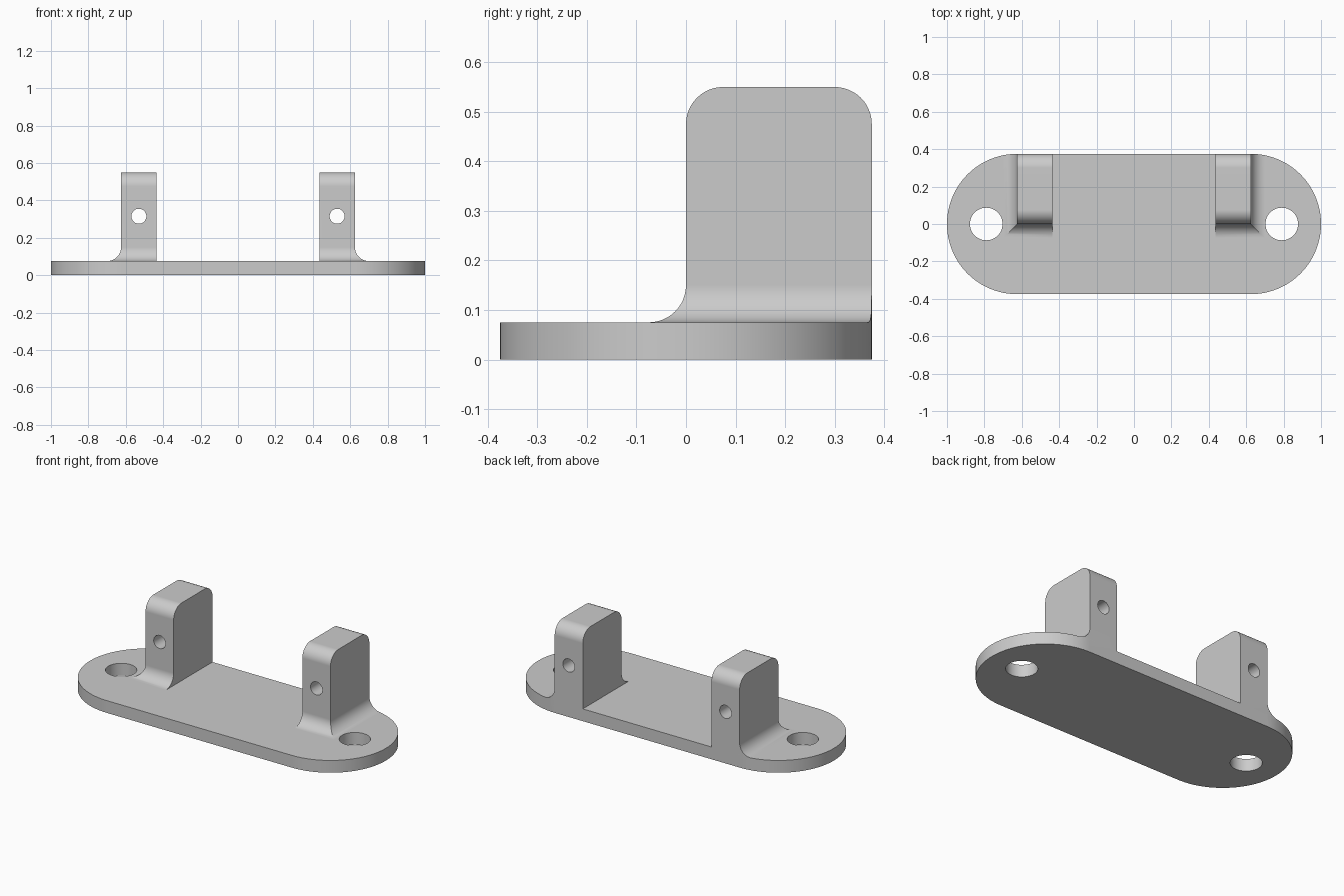
import bpy, bmesh
from math import sin, cos, pi, radians

if "Cube" in bpy.data.objects:
    bpy.data.objects.remove(bpy.data.objects["Cube"])

END_R = 0.375      # end radius of the base plate
END_X = 0.625      # centre of each rounded end
PLATE_Z = 0.075    # plate thickness
R = 0.075          # fillet and corner radius
STEPS = 12

grey = bpy.data.materials.new("light_grey")
grey.use_nodes = True
color = (0.6, 0.6, 0.6, 1)
grey.diffuse_color = color
grey.node_tree.nodes["Principled BSDF"].inputs["Base Color"].default_value = color


def loft(name, loops):
    """Skin a stack of equal-length loops and cap both ends."""
    bm = bmesh.new()
    rings = [[bm.verts.new(p) for p in loop] for loop in loops]
    n = len(rings[0])
    for a, b in zip(rings, rings[1:]):
        for i in range(n):
            j = (i + 1) % n
            bm.faces.new((a[i], a[j], b[j], b[i]))
    bm.faces.new(rings[0][::-1])
    bm.faces.new(rings[-1])
    bmesh.ops.recalc_face_normals(bm, faces=bm.faces)
    mesh = bpy.data.meshes.new(name)
    bm.to_mesh(mesh)
    bm.free()
    mesh.materials.append(grey)
    obj = bpy.data.objects.new(name, mesh)
    bpy.context.collection.objects.link(obj)
    return obj


def stadium(name, z0, z1):
    outline = []
    for side in (1, -1):
        for i in range(4 * STEPS + 1):
            a = -pi / 2 + pi * i / (4 * STEPS)
            outline.append((side * (END_X + END_R * cos(a)), side * END_R * sin(a)))
    return loft(name, [[(x, y, z) for x, y in outline] for z in (z0, z1)])


def upright(name, side):
    """Block with a mitred fillet at its foot and rounded top corners."""
    levels = [(0.03, R, 0)]                      # height, flare, top inset
    angles = [pi / 2 * i / STEPS for i in range(STEPS + 1)]
    levels += [(PLATE_Z + R * (1 - cos(a)), R * (1 - sin(a)), 0) for a in angles]
    levels += [(0.55 - R + R * sin(a), 0, R * (1 - cos(a))) for a in angles]
    loops = []
    for z, flare, inset in levels:
        inner, outer = side * 0.435, side * (0.625 + flare)
        front, back = inset - flare, END_R - inset
        loops.append([(inner, front, z), (outer, front, z),
                      (outer, back, z), (inner, back, z)])
    return loft(name, loops)


def drill(center, radius, axis):
    loops = []
    for d in (-0.6, 0.6):
        loop = []
        for i in range(48):
            u, v = radius * cos(2 * pi * i / 48), radius * sin(2 * pi * i / 48)
            offset = (u, v, d) if axis == "z" else (u, d, v)
            loop.append([c + o for c, o in zip(center, offset)])
        loops.append(loop)
    return loft("drill", loops)


def combine(target, tool, operation):
    mod = target.modifiers.new("combine", "BOOLEAN")
    mod.operation, mod.object, mod.solver = operation, tool, "EXACT"
    bpy.context.view_layer.objects.active = target
    bpy.ops.object.modifier_apply(modifier=mod.name)
    bpy.data.objects.remove(tool)


# Base plate with the two uprights, trimmed to the plate outline
bracket = stadium("mounting_bracket", 0, PLATE_Z)
for side in (1, -1):
    post = upright("upright", side)
    combine(post, stadium("trim", -0.2, 1), "INTERSECT")
    combine(bracket, post, "UNION")

# Screw holes in the plate and pin holes through the uprights
for side in (1, -1):
    combine(bracket, drill((side * 0.79, 0, 0), 0.087, "z"), "DIFFERENCE")
    combine(bracket, drill((side * 0.53, 0.2, 0.315), 0.04, "y"), "DIFFERENCE")

# Smooth curved faces, keep flats and edges crisp
bpy.ops.object.select_all(action="DESELECT")
bracket.select_set(True)
bpy.context.view_layer.objects.active = bracket
bpy.ops.object.shade_smooth_by_angle(angle=radians(25))
normals = bracket.modifiers.new("flat_normals", "WEIGHTED_NORMAL")
normals.keep_sharp = True
